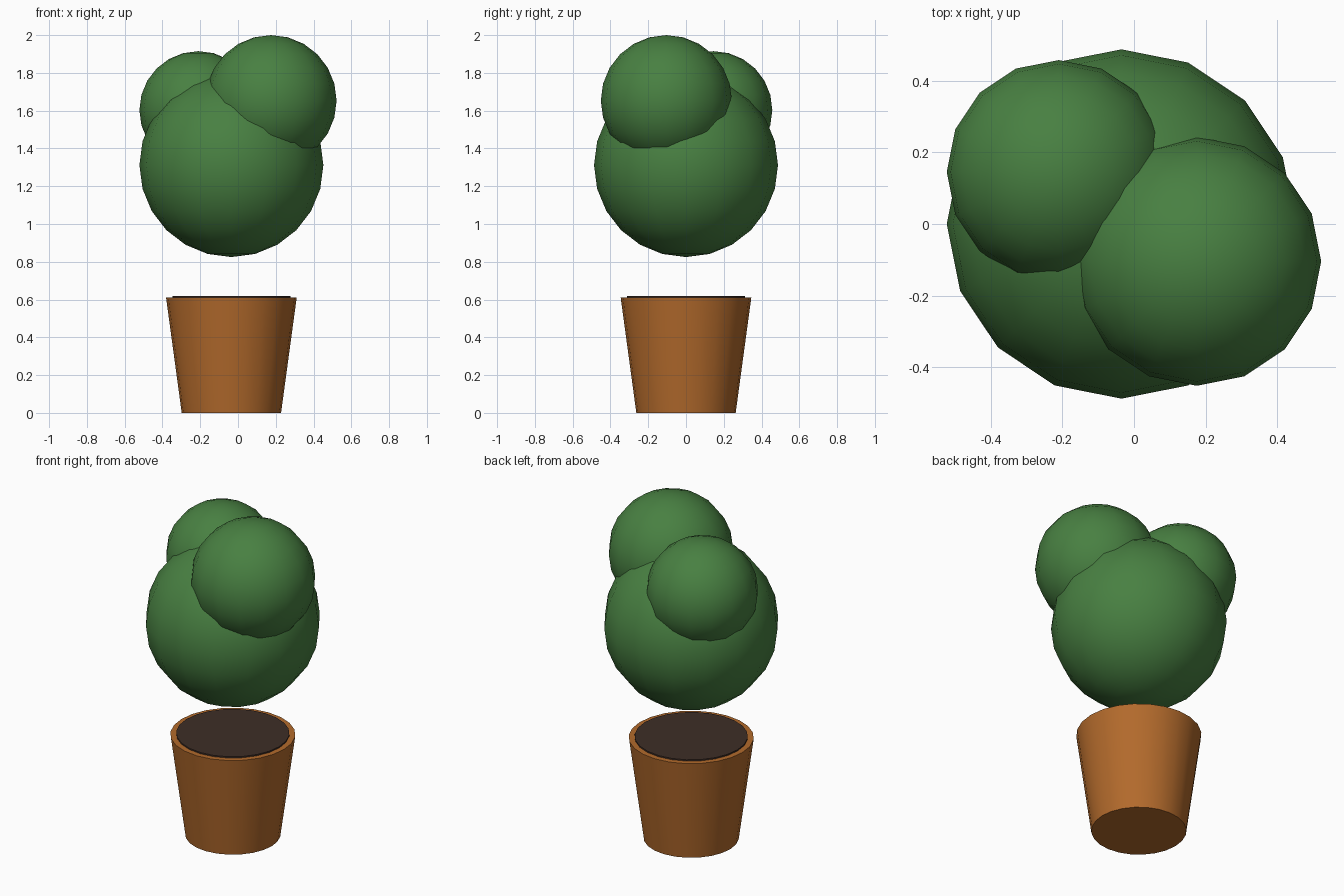
import bpy
import math

if "Cube" in bpy.data.objects:
    bpy.data.objects.remove(bpy.data.objects["Cube"])


def material(name, rgb):
    mat = bpy.data.materials.new(name)
    mat.diffuse_color = (*rgb, 1)
    mat.use_nodes = True
    mat.node_tree.nodes["Principled BSDF"].inputs["Base Color"].default_value = mat.diffuse_color
    return mat


TERRACOTTA = material("terracotta", (0.45, 0.145, 0.025))
EARTH = material("earth", (0.048, 0.027, 0.02))
LEAF = material("leaf", (0.065, 0.216, 0.054))

AXIS_X = -0.035  # pot and main foliage ball share this axis


def finish(name, mat):
    obj = bpy.context.object
    obj.name = name
    obj.data.materials.append(mat)
    bpy.ops.object.shade_smooth_by_angle(angle=math.radians(40))


def tapered(name, r_bottom, r_top, z0, z1, mat):
    bpy.ops.mesh.primitive_cone_add(
        vertices=24, radius1=r_bottom, radius2=r_top, depth=z1 - z0,
        location=(AXIS_X, 0, (z0 + z1) / 2))
    finish(name, mat)


def ball(name, radius, location):
    bpy.ops.mesh.primitive_uv_sphere_add(
        segments=16, ring_count=12, radius=radius, location=location)
    finish(name, LEAF)


# Pot with a soil disc just proud of the rim
tapered("pot", 0.263, 0.346, 0.0, 0.612, TERRACOTTA)
tapered("soil", 0.313, 0.313, 0.592, 0.62, EARTH)

# Three overlapping foliage balls
ball("foliage_main", 0.487, (AXIS_X, 0, 1.312))
ball("foliage_front_right", 0.347, (0.175, -0.104, 1.653))
ball("foliage_back_left", 0.312, (-0.21, 0.145, 1.603))
